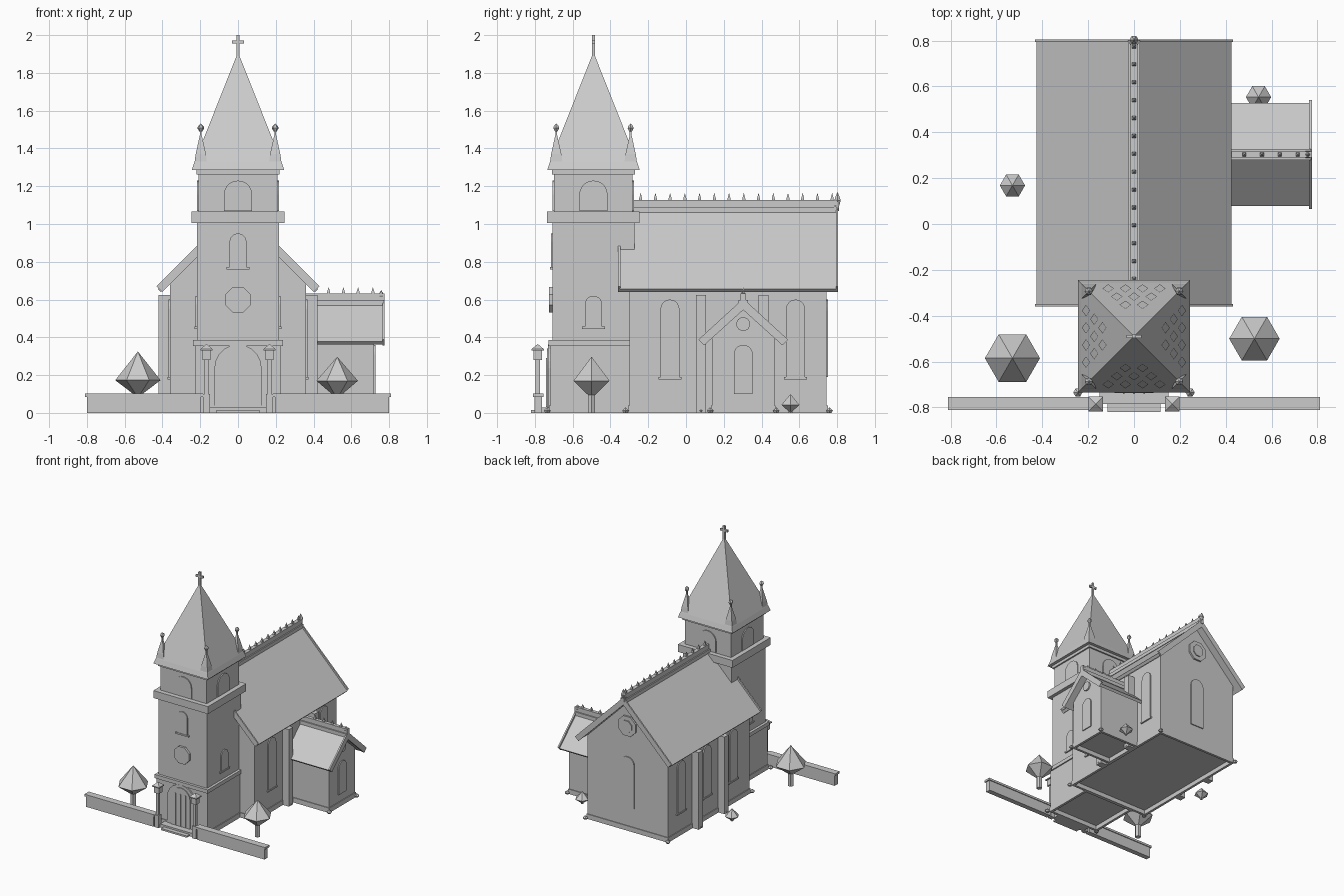
import bpy, bmesh
from math import sin, cos, pi
from mathutils import Vector, Matrix

cube = bpy.data.objects.get("Cube")
if cube:
    bpy.data.objects.remove(cube, do_unlink=True)

stone = bpy.data.materials.new("light_grey_stone")
stone.use_nodes = True
GREY = (0.6, 0.6, 0.6, 1)
stone.diffuse_color = GREY
stone.node_tree.nodes["Principled BSDF"].inputs["Base Color"].default_value = GREY
FLOOR = 0.035


def finish(name, bm):
    bmesh.ops.recalc_face_normals(bm, faces=bm.faces)
    me = bpy.data.meshes.new(name)
    bm.to_mesh(me)
    bm.free()
    me.materials.append(stone)
    ob = bpy.data.objects.new(name, me)
    bpy.context.collection.objects.link(ob)
    return ob


def box(name, x0, x1, y0, y1, z0, z1):
    bm = bmesh.new()
    m = Matrix.Translation(((x0 + x1) / 2, (y0 + y1) / 2, (z0 + z1) / 2))
    bmesh.ops.create_cube(bm, size=1, matrix=m @ Matrix.Diagonal((x1 - x0, y1 - y0, z1 - z0, 1)))
    return finish(name, bm)


def block(name, x, y, half, z0, z1):
    return box(name, x - half, x + half, y - half, y + half, z0, z1)


def skirting(name, x0, x1, y0, y1, t=0.02, out=0.006):
    """Four boards round the foot of a wall block, leaving the floor recessed."""
    x0, x1, y0, y1 = x0 - out, x1 + out, y0 - out, y1 + out
    for y in (y0, y1 - t):
        box(name, x0, x1, y, y + t, 0, FLOOR + 0.004)
    for x in (x0, x1 - t):
        box(name, x, x + t, y0 + t, y1 - t, 0, FLOOR + 0.004)


def lathe(name, x, y, rings, n=6, turn=0.0):
    """Stack of n-sided rings given as (radius, z); radius 0 makes a point."""
    bm = bmesh.new()
    prev = None
    for r, z in rings:
        count = n if r > 0 else 1
        ring = [bm.verts.new((x + r * cos(turn + 2 * pi * i / n), y + r * sin(turn + 2 * pi * i / n), z))
                for i in range(count)]
        if prev:
            for i in range(n):
                quad = [prev[i % len(prev)], prev[(i + 1) % n % len(prev)],
                        ring[(i + 1) % n % len(ring)], ring[i % len(ring)]]
                bm.faces.new(list(dict.fromkeys(quad)))
        elif count > 1:
            bm.faces.new(ring)
        prev = ring
    if len(prev) > 1:
        bm.faces.new(prev)
    return finish(name, bm)


def foot(name, x, y):
    lathe(name, x, y, [(0.012, 0), (0.02, 0.012), (0, 0.03)])


def pyramid(name, x, y, rings):
    return lathe(name, x, y, [(r * 2 ** 0.5, z) for r, z in rings], 4, pi / 4)


def prism(name, pts, x, y, side, d0, d1):
    """Profile of (across, height) pushed outward; side 0 faces front, 1 left, 2 back, 3 right."""
    a = side * pi / 2
    out, across = Vector((sin(a), -cos(a), 0)), Vector((cos(a), sin(a), 0))
    bm = bmesh.new()
    rows = [[bm.verts.new(Vector((x, y, z)) + across * u + out * d) for u, z in pts] for d in (d0, d1)]
    bm.faces.new(rows[0])
    bm.faces.new(rows[1])
    for i in range(len(pts)):
        j = (i + 1) % len(pts)
        bm.faces.new((rows[0][i], rows[0][j], rows[1][j], rows[1][i]))
    return finish(name, bm)


def arch(half, z0, z1):
    return [(half, z0)] + [(half * cos(pi * i / 10), z1 - half + half * sin(pi * i / 10))
                           for i in range(11)] + [(-half, z0)]


def disc(r, z, n=8):
    return [(r * cos(2 * pi * (i + 0.5) / n), z + r * sin(2 * pi * (i + 0.5) / n)) for i in range(n)]


def window(name, x, y, side, half, z0, z1, sill=True):
    prism(name, arch(half, z0, z1), x, y, side, -0.01, 0.008)
    if sill:
        prism(name + "_sill", [(-0.06, z0 - 0.012), (0.06, z0 - 0.012), (0.06, z0), (-0.06, z0)],
              x, y, side, -0.01, 0.012)


def house(half, eave, ridge):
    return [(-half, FLOOR), (half, FLOOR), (half, eave), (0, ridge), (-half, eave)]


def chevron(half, low, top, t):
    return [(half, low), (0, top), (-half, low), (-half + t, low - t), (0, top - 2 * t), (half - t, low - t)]


# Nave walls, roof and ridge
prism("nave_walls", house(0.36, 0.68, 1.04), 0, 0, 0, -0.745, 0.30)
prism("nave_roof", chevron(0.425, 0.657, 1.082, 0.017), 0, 0, 0, -0.795, 0.35)
for name, d in (("nave_back_verge", -0.805), ("nave_front_verge", 0.348)):
    prism(name, chevron(0.432, 0.67, 1.1, 0.03), 0, 0, 0, d, d + 0.011)
box("nave_ridge_cap", -0.026, 0.026, -0.28, 0.80, 1.062, 1.09)
lathe("nave_ridge_end", 0, 0.79, [(0.022, 1.07), (0.022, 1.1)])
box("nave_ridge_roll", -0.016, 0.016, -0.28, 0.805, 1.08, 1.127)
for i in range(14):
    pyramid("nave_ridge_spike", 0, -0.24 + 0.078 * i, [(0.008, 1.12), (0.008, 1.135), (0, 1.165)])
lathe("nave_ridge_finial", 0, 0.802, [(0.008, 1.09), (0.02, 1.125), (0.012, 1.145), (0, 1.17)])
skirting("nave_skirting", -0.36, 0.36, -0.30, 0.745)

# Nave side windows and buttresses
for side, s in ((1, 1), (3, -1)):
    for y in (-0.085, 0.25, 0.58):
        if s < 0 or y != 0.25:
            window("nave_window", s * 0.36, y, side, 0.05, 0.19, 0.6)
    for y in (0.08, 0.41):
        box("buttress", min(s * 0.35, s * 0.42), max(s * 0.35, s * 0.42), y - 0.027, y + 0.027, 0, 0.625)
        foot("buttress_foot", s * 0.405, y)
    for y in (-0.32, 0.76):
        foot("nave_foot", s * 0.37, y)
window("back_window", 0, 0.745, 2, 0.06, 0.19, 0.6, False)
prism("back_rose_window", disc(0.085, 0.85), 0, 0.745, 2, -0.01, 0.014)
prism("back_rose_centre", disc(0.05, 0.85), 0, 0.745, 2, 0, 0.022)

# Side chapel
CY = 0.303
prism("chapel_walls", house(0.165, 0.40, 0.545), 0, CY, 1, 0.3, 0.72)
prism("chapel_roof", chevron(0.225, 0.377, 0.585, 0.016), 0, CY, 1, 0.3, 0.768)
prism("chapel_verge", chevron(0.237, 0.388, 0.605, 0.03), 0, CY, 1, 0.764, 0.776)
box("chapel_ridge_cap", 0.3, 0.772, CY - 0.024, CY + 0.024, 0.568, 0.597)
box("chapel_ridge_roll", 0.3, 0.776, CY - 0.014, CY + 0.014, 0.59, 0.633)
for i in range(4):
    pyramid("chapel_ridge_spike", 0.48 + 0.078 * i, CY, [(0.008, 0.63), (0.008, 0.64), (0, 0.665)])
lathe("chapel_ridge_finial", 0.758, CY, [(0.008, 0.59), (0.018, 0.62), (0, 0.65)])
skirting("chapel_skirting", 0.36, 0.72, CY - 0.165, CY + 0.165)
prism("chapel_round_window", disc(0.037, 0.47, 12), 0.72, CY, 1, -0.01, 0.012)
window("chapel_window", 0.72, CY, 1, 0.05, 0.1, 0.36, False)
for s in (-1, 1):
    foot("chapel_foot", 0.73, CY + s * 0.175)

# Tower stages
TY = -0.49
for name, half, z0, z1 in (("tower_base", 0.228, FLOOR, 0.36),
                           ("tower_ledge", 0.238, 0.355, 0.385), ("tower_shaft", 0.217, 0.38, 1.02),
                           ("tower_cornice", 0.245, 1.005, 1.065), ("belfry", 0.208, 1.06, 1.27),
                           ("belfry_trim", 0.22, 1.262, 1.288)):
    block(name, 0, TY, half, z0, z1)
skirting("tower_skirting", -0.228, 0.228, TY - 0.228, -0.30)
for side in range(4):
    a = side * pi / 2
    window("belfry_opening", 0.208 * sin(a), TY - 0.208 * cos(a), side, 0.075, 1.07, 1.23, False)
for s, side in ((1, 1), (-1, 3)):
    window("tower_side_window", s * 0.217, TY, side, 0.045, 0.457, 0.62)
    foot("tower_foot", s * 0.245, TY - 0.245)
window("tower_front_window", 0, TY - 0.217, 0, 0.045, 0.772, 0.95)
prism("tower_rose_window", disc(0.073, 0.6), 0, TY - 0.217, 0, -0.01, 0.018)

# Spire with slates, corner pinnacles and cross
BASE, TIP, HALF = 1.325, 1.91, 0.232
pyramid("spire", 0, TY, [(0.245, 1.285), (HALF, BASE), (0, TIP)])
for side in range(4):
    turn = Matrix.Translation((0, TY, 0)) @ Matrix.Rotation(side * pi / 2, 4, "Z")
    bm = bmesh.new()
    for row in range(3):
        z = 1.39 + 0.09 * row
        for k in range(4 - row):
            u = (k - (3 - row) / 2) * 0.075
            corners = []
            for du, dz in ((0, -0.045), (0.025, 0), (0, 0.045), (-0.025, 0)):
                depth = HALF * (TIP - z - dz) / (TIP - BASE) + 0.003
                corners.append(bm.verts.new(turn @ Vector((u + du, -depth, z + dz))))
            bm.faces.new(corners)
    finish("spire_slates", bm)
for sx in (-1, 1):
    for sy in (-1, 1):
        x, y = sx * 0.197, TY + sy * 0.197
        pyramid("pinnacle", x, y, [(0.034, 1.32), (0.027, 1.37), (0.005, 1.47), (0.005, 1.5)])
        lathe("pinnacle_finial", x, y, [(0.008, 1.49), (0.018, 1.507), (0.015, 1.518), (0, 1.532)])
box("cross_post", -0.008, 0.008, TY - 0.008, TY + 0.008, 1.88, 2.0)
box("cross_arm", -0.033, 0.033, TY - 0.007, TY + 0.007, 1.955, 1.972)

# Portal and steps
FY = TY - 0.228
prism("portal_surround", arch(0.125, 0, 0.362), 0, FY, 0, -0.01, 0.012)
prism("portal_inner_arch", arch(0.085, 0, 0.34), 0, FY, 0, 0, 0.018)
for x in (-0.045, 0, 0.045):
    box("door_batten", x - 0.004, x + 0.004, FY - 0.024, FY, 0.03, 0.29)
box("upper_step", -0.15, 0.15, -0.785, FY, 0, 0.028)
box("lower_step", -0.115, 0.115, -0.82, -0.75, 0, 0.014)

# Boundary walls and lantern posts
for s in (-1, 1):
    xs = sorted((s * 0.195, s * 0.80))
    box("boundary_wall", xs[0], xs[1], -0.803, -0.762, 0, 0.09)
    box("boundary_coping", xs[0] - 0.01, xs[1] + 0.01, -0.81, -0.755, 0.085, 0.102)
    x, y = s * 0.167, -0.785
    block("lantern_post_foot", x, y, 0.018, 0, 0.1)
    block("lantern_post", x, y, 0.011, 0.1, 0.29)
    block("lantern", x, y, 0.022, 0.28, 0.335)
    pyramid("lantern_cap", x, y, [(0.032, 0.33), (0.032, 0.338), (0, 0.365)])

# Trees and shrubs
for name, x, y, r, z0, zm, z1 in (("left_tree", 0.525, -0.5, 0.11, 0.095, 0.17, 0.297),
                                  ("right_tree", -0.53, -0.585, 0.12, 0.1, 0.173, 0.325),
                                  ("left_shrub", 0.543, 0.553, 0.055, 0.008, 0.042, 0.1),
                                  ("right_shrub", -0.53, 0.168, 0.055, 0.008, 0.042, 0.1)):
    lathe(name, x, y, [(r * 0.2, z0), (r, zm), (0, z1)])
    lathe(name + "_trunk", x, y, [(r * 0.2, 0), (r * 0.2, z0 + 0.02)])
